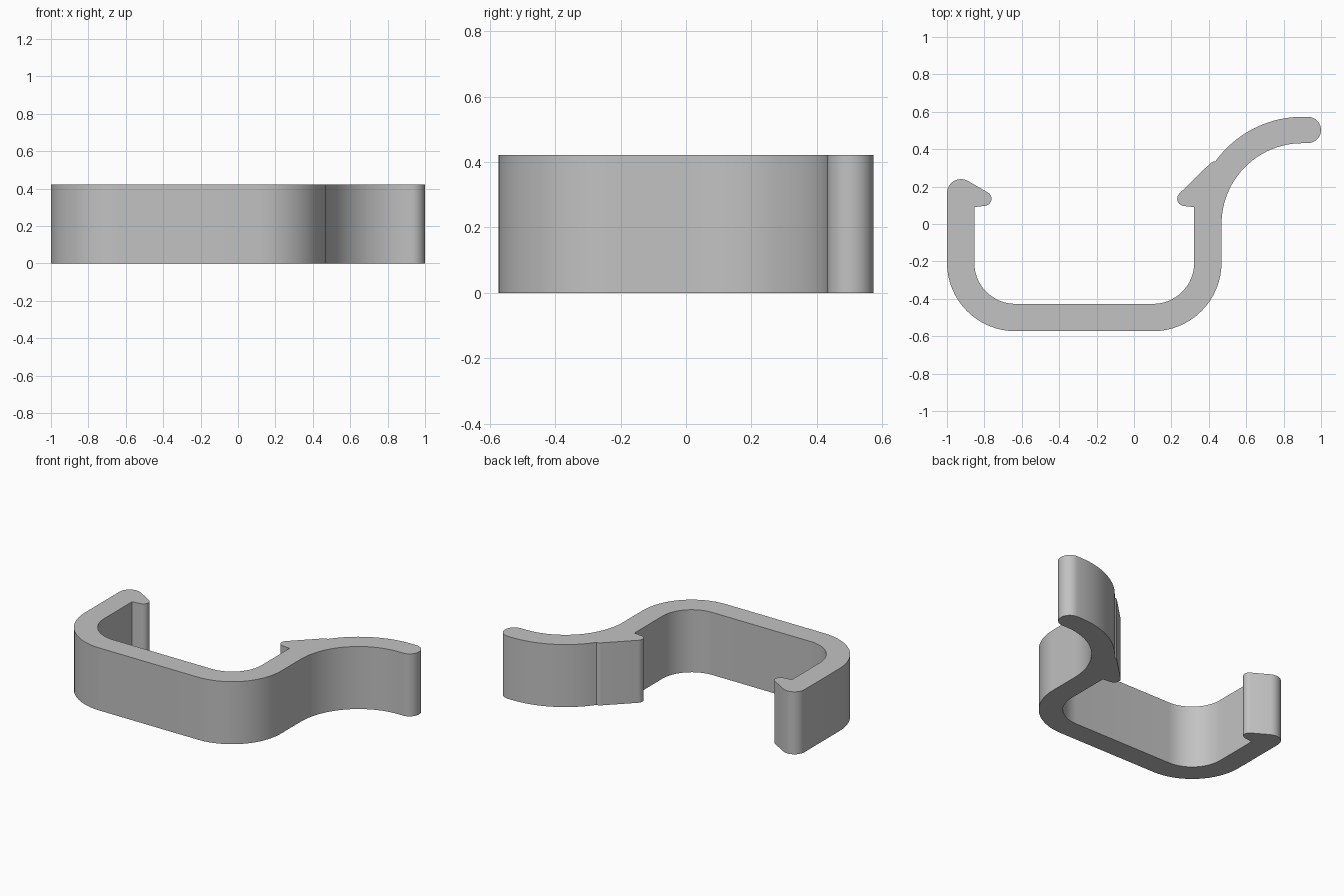
import bpy, bmesh
from math import cos, sin, radians

cube = bpy.data.objects.get("Cube")
if cube:
    bpy.data.objects.remove(cube, do_unlink=True)

HEIGHT = 0.422


def arc(cx, cy, r, start, end, steps=16):
    """Points along an arc, angles in degrees."""
    angles = [radians(start + (end - start) * i / steps) for i in range(steps + 1)]
    return [(cx + r * cos(a), cy + r * sin(a)) for a in angles]


# Shared centres and radii of the clip
left_x, right_x, corner_y = -0.634, 0.102, -0.207
outer_r, inner_r = 0.366, 0.22
hook_x, hook_in, hook_out = 0.9, 0.432, 0.573
cap_r = (hook_out - hook_in) / 2

outline = []
# Outer side of the channel
outline += arc(left_x, corner_y, outer_r, 180, 270)
outline += arc(right_x, corner_y, outer_r, 270, 360)
# Curved lever with a rounded end
outline += arc(hook_x, 0, hook_in, 180, 90, 24)
outline += arc(1 - cap_r, hook_in + cap_r, cap_r, -90, 90)
outline += arc(hook_x, 0, hook_out, 90, 143.5, 18)
# Right barb
outline += arc(0.435, 0.295, 0.04, 90, 135, 6)
outline += arc(0.27, 0.135, 0.039, 135, 262, 10)
outline.append((right_x + inner_r, 0.09))
# Inner side of the channel
outline += arc(right_x, corner_y, inner_r, 360, 270)
outline += arc(left_x, corner_y, inner_r, 270, 180)
# Left barb
outline.append((left_x - inner_r, 0.09))
outline += arc(-0.8, 0.135, 0.038, -82, 60, 10)
outline += arc(-0.925, 0.165, 0.075, 60, 180, 14)

# Extrude the outline upwards
bm = bmesh.new()
base = bm.faces.new([bm.verts.new((x, y, 0)) for x, y in outline])
result = bmesh.ops.extrude_face_region(bm, geom=[base], use_keep_orig=True)
top = [v for v in result["geom"] if isinstance(v, bmesh.types.BMVert)]
bmesh.ops.translate(bm, verts=top, vec=(0, 0, HEIGHT))
bmesh.ops.recalc_face_normals(bm, faces=bm.faces[:])
mesh = bpy.data.meshes.new("clip_body")
bm.to_mesh(mesh)
bm.free()

clip = bpy.data.objects.new("clip_body", mesh)
bpy.context.collection.objects.link(clip)

# Plain grey plastic
grey = bpy.data.materials.new("grey_plastic")
grey.use_nodes = True
colour = (0.54, 0.54, 0.54, 1)
grey.diffuse_color = colour
grey.node_tree.nodes["Principled BSDF"].inputs["Base Color"].default_value = colour
mesh.materials.append(grey)

# Smooth curves, sharp rims
bpy.ops.object.select_all(action="DESELECT")
clip.select_set(True)
bpy.context.view_layer.objects.active = clip
bpy.ops.object.shade_smooth_by_angle(angle=radians(25))
